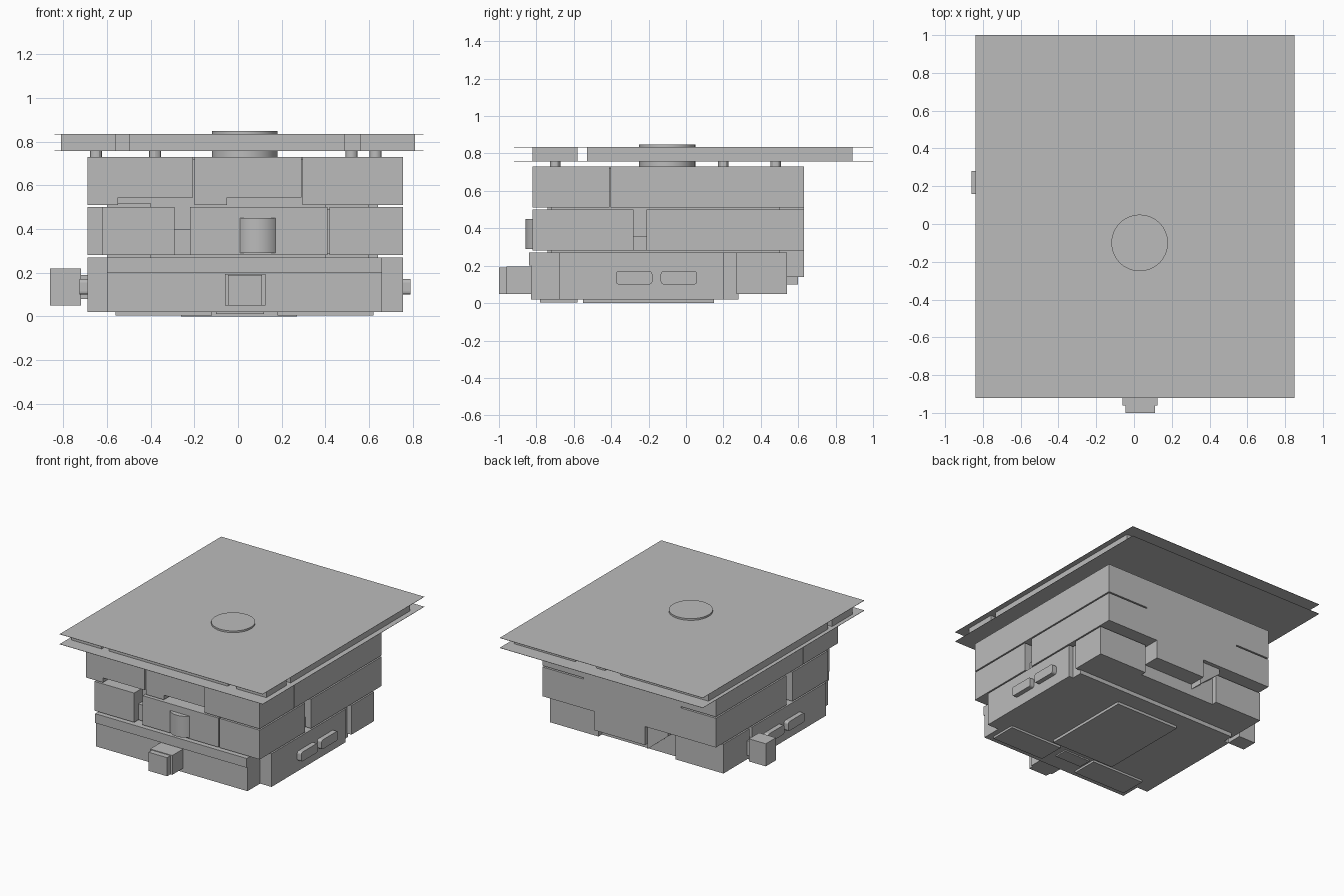
import bpy
import bmesh
from mathutils import Matrix

default = bpy.data.objects.get("Cube")
if default:
    bpy.data.objects.remove(default, do_unlink=True)

grey = bpy.data.materials.new("plain_grey")
grey.use_nodes = True
grey.diffuse_color = (0.5, 0.5, 0.5, 1)
grey.node_tree.nodes["Principled BSDF"].inputs["Base Color"].default_value = grey.diffuse_color

# Shared faces and levels of the stacked body
LEFT, RIGHT = -0.69, 0.755
FRONT, BACK = -0.82, 0.63
BASE_BACK = 0.54
BASE, LOWER, UPPER = (0.05, 0.27), (0.28, 0.5), (0.51, 0.73)
FRAME = (0.76, 0.833)


def finish(name, bm):
    mesh = bpy.data.meshes.new(name)
    bmesh.ops.recalc_face_normals(bm, faces=bm.faces)
    bm.to_mesh(mesh)
    bm.free()
    mesh.materials.append(grey)
    obj = bpy.data.objects.new(name, mesh)
    bpy.context.collection.objects.link(obj)
    return obj


def box(name, x, y, z):
    bm = bmesh.new()
    size = [b - a for a, b in (x, y, z)]
    mid = [(a + b) / 2 for a, b in (x, y, z)]
    bmesh.ops.create_cube(bm, size=1, matrix=Matrix.Translation(mid) @ Matrix.Diagonal((*size, 1)))
    return finish(name, bm)


def prism(name, points, z):
    """Extrude a plan outline between two heights."""
    bm = bmesh.new()
    face = bm.faces.new([bm.verts.new((px, py, z[0])) for px, py in points])
    top = bmesh.ops.extrude_face_region(bm, geom=[face])["geom"]
    bmesh.ops.translate(bm, vec=(0, 0, z[1] - z[0]), verts=[v for v in top if isinstance(v, bmesh.types.BMVert)])
    return finish(name, bm)


def drum(name, x, y, radius, z, sides=32):
    bm = bmesh.new()
    bmesh.ops.create_cone(bm, cap_ends=True, segments=sides, radius1=radius, radius2=radius,
                          depth=z[1] - z[0], matrix=Matrix.Translation((x, y, sum(z) / 2)))
    obj = finish(name, bm)
    bpy.context.view_layer.objects.active = obj
    obj.select_set(True)
    bpy.ops.object.shade_smooth_by_angle()
    obj.select_set(False)


# Hidden core that closes the gaps between blocks
box("inner_core", (-0.58, 0.64), (-0.72, 0.5), (0.16, 0.72))

# Base with stepped front corners and two rear feet
prism("base_body", [(-0.6, -0.83), (0.66, -0.83), (0.66, -0.68), (RIGHT, -0.68), (RIGHT, 0.2),
                    (0.72, 0.2), (0.72, 0.28), (-0.65, 0.28), (-0.65, 0.2), (LEFT, 0.2),
                    (LEFT, -0.68), (-0.6, -0.68)], (0.02, BASE[1]))
box("base_front_lip", (-0.6, 0.66), (-0.84, -0.82), (0.2, BASE[1]))
box("rear_foot_right", (LEFT, -0.29), (0.23, BASE_BACK), BASE)
box("rear_foot_left", (0.35, RIGHT), (0.27, BASE_BACK), BASE)
box("rear_center_drop", (-0.1, 0.32), (0.5, BACK), (0.14, LOWER[0]))
box("rear_base_floor", (-0.3, 0.36), (0.27, 0.5), (0.05, 0.2))

# Sloped rib between the rear feet
rib = box("rear_sloped_rib", (-0.27, -0.1), (0.45, 0.6), (0.1, LOWER[0]))
for v in rib.data.vertices:
    if v.co.z < 0.2 and v.co.x < -0.2:
        v.co.z = 0.24

# Underside plates
box("underside_plate", (-0.26, 0.27), (-0.55, 0.15), (0, 0.04))
box("underside_front_plate_right", (-0.56, -0.12), (-0.78, -0.58), (0.004, 0.03))
box("underside_front_plate_left", (0.18, 0.62), (-0.78, -0.58), (0.004, 0.03))
box("underside_front_tab", (-0.1, 0.12), (-0.7, -0.6), (0.01, 0.03))

# Rounded side bars
for label, side in (("right", LEFT), ("left", RIGHT)):
    out = -1 if side < 0 else 1
    for start in (-0.375, -0.135):
        bar = box("side_bar_" + label, sorted((side - out * 0.01, side + out * 0.035)),
                  (start, start + 0.195), (0.1, 0.17))
        bm = bmesh.new()
        bm.from_mesh(bar.data)
        edges = [e for e in bm.edges if abs(e.verts[0].co.x - e.verts[1].co.x) > 0.01]
        bmesh.ops.bevel(bm, geom=edges, offset=0.015, segments=3, affect="EDGES", profile=0.5)
        bm.to_mesh(bar.data)
        bm.free()

# Connectors at the front and on the right side
box("front_connector", (-0.045, 0.11), (-1, -0.95), (0.05, 0.19))
box("front_connector_root", (-0.06, 0.125), (-0.96, -0.82), (0.05, 0.195))
box("front_connector_plate", (0, 0.055), (-1, -0.99), (0.06, 0.1))
box("side_connector", (-0.86, -0.72), (0.16, 0.28), (0.05, 0.22))
box("side_connector_root", (-0.73, -0.64), (0.18, 0.26), (0.08, 0.19))

# Lower ring of blocks
prism("lower_front_right_block", [(-0.62, FRONT), (-0.29, FRONT), (-0.29, -0.6), (-0.5, -0.28),
                                  (LEFT, -0.28), (LEFT, -0.7), (-0.62, -0.7)], LOWER)
box("lower_front_center_block", (-0.22, 0.41), (FRONT, -0.6), LOWER)
box("lower_front_left_block", (0.42, RIGHT), (FRONT, -0.28), LOWER)
box("lower_recess_front", (-0.3, -0.21), (-0.77, -0.6), (LOWER[0], 0.4))
box("lower_recess_left", (0.6, 0.71), (-0.29, -0.2), (LOWER[0], 0.355))
box("lower_recess_right", (-0.64, -0.5), (-0.29, -0.2), (LOWER[0], 0.355))
box("lower_rear_right_block", (LEFT, -0.4), (-0.21, BACK), LOWER)
box("lower_rear_left_block", (0.41, RIGHT), (-0.21, BACK), LOWER)
drum("front_drum", 0.09, -0.75, 0.108, (0.29, 0.45))

# Upper ring of blocks
SPLIT = -0.41
SHELF = 0.545
box("upper_front_right_block", (LEFT, -0.205), (FRONT, SPLIT), (SHELF, UPPER[1]))
box("upper_front_right_base", (LEFT, -0.55), (FRONT, SPLIT), (UPPER[0], SHELF))
box("upper_front_center_block", (-0.2, 0.29), (FRONT + 0.01, SPLIT), (SHELF, UPPER[1]))
box("upper_front_center_base", (-0.2, -0.05), (FRONT + 0.01, SPLIT), (UPPER[0], SHELF))
box("upper_front_left_block", (0.295, RIGHT), (FRONT, SPLIT), UPPER)
box("upper_rear_right_block", (LEFT, -0.4), (SPLIT + 0.005, BACK), UPPER)
box("upper_rear_left_block", (0.41, RIGHT), (SPLIT + 0.005, BACK), UPPER)
box("upper_deck", (-0.5, 0.5), (-0.5, 0.6), (0.6, UPPER[1]))
box("rear_wall", (-0.4, 0.41), (0.48, BACK), (LOWER[0], UPPER[1]))

# Thin spacers between the rings
for x in (-0.5, 0.5):
    for y in (-0.69, 0.33):
        for z in (BASE[1], LOWER[1]):
            box("ring_spacer", (x - 0.1, x + 0.1), (y - 0.05, y + 0.05), (z - 0.01, z + 0.02))

# Pins and central drum that carry the top
for x, y in ((-0.65, -0.7), (-0.38, 0.2), (0.52, -0.7), (0.63, 0.48), (-0.65, 0.48)):
    drum("top_pin", x, y, 0.028, (UPPER[1] - 0.01, FRAME[0]), sides=12)
drum("center_drum", 0.03, -0.1, 0.15, (UPPER[1] - 0.02, 0.848))

# Top sheets and the broken frame between them
for name, z in (("lower_sheet", FRAME[0] - 0.002), ("top_sheet", FRAME[1])):
    box(name, (-0.84, 0.85), (-0.92, 1), (z, z + 0.002))
FRAME_FRONT, FRAME_BACK = (FRONT, FRONT + 0.05), (0.84, 0.89)
for x in ((-0.79, -0.56), (-0.5, 0.03), (0.03, 0.49), (0.56, 0.81)):
    box("frame_front_wall", x, FRAME_FRONT, FRAME)
for x in ((-0.81, -0.08), (0.05, 0.12), (0.3, 0.81)):
    box("frame_rear_wall", x, FRAME_BACK, FRAME)
for y in ((FRONT, -0.58), (-0.53, 0.89)):
    box("frame_right_wall", (-0.81, -0.76), y, FRAME)
    box("frame_left_wall", (0.76, 0.81), y, FRAME)
